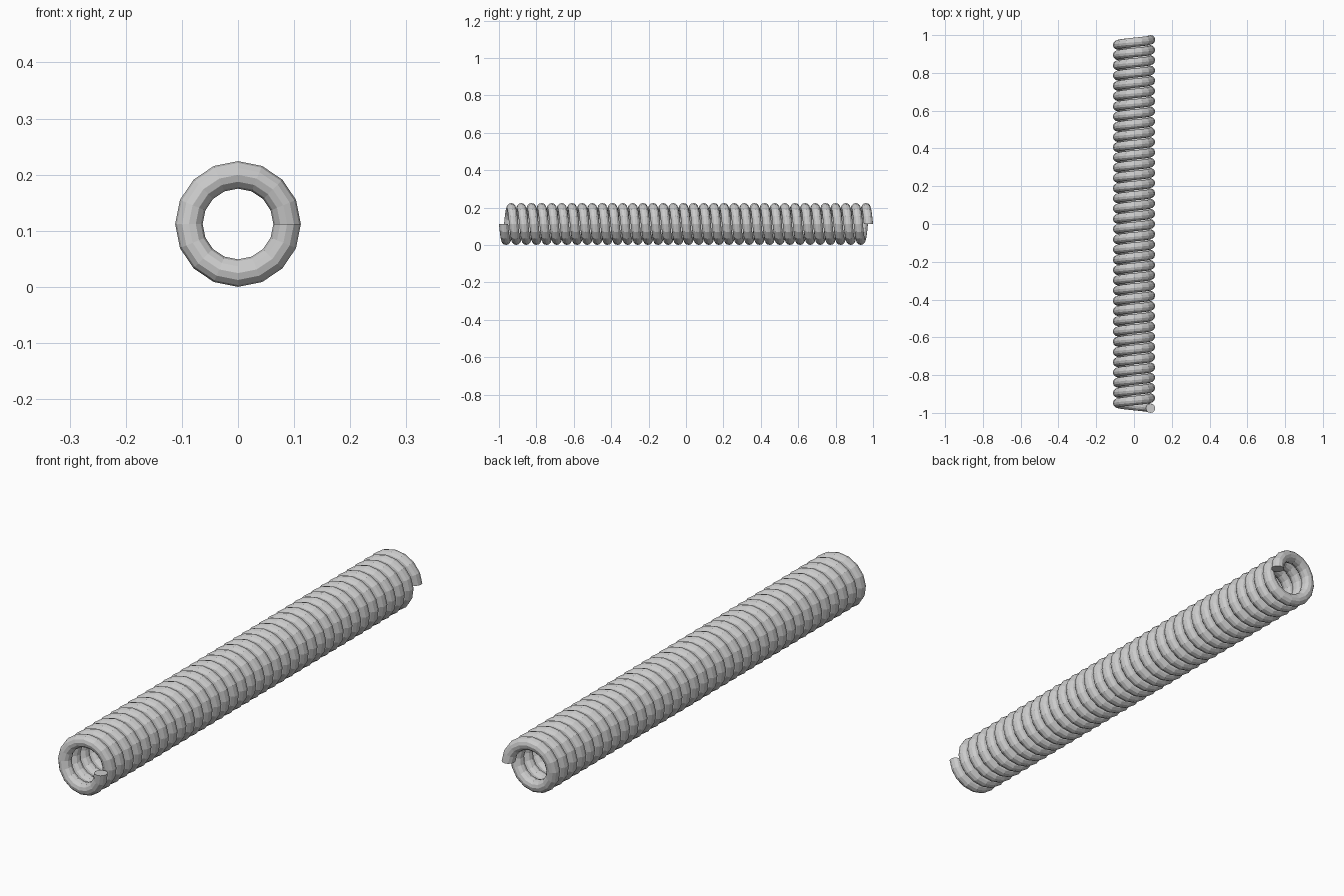
import bpy, bmesh, math
from mathutils import Matrix, Vector

cube = bpy.data.objects.get("Cube")
if cube:
    bpy.data.objects.remove(cube, do_unlink=True)

TURNS, STEPS, SIDES = 36, 16, 12
OUTER, WIRE = 0.112, 0.0245
COIL = OUTER - WIRE            # radius of the wire's centre line
TRAVEL = 2 - 2 * WIRE          # length from the first to the last wire centre

# Steel colour
steel = bpy.data.materials.new("steel grey")
steel.use_nodes = True
steel.diffuse_color = (0.6, 0.6, 0.6, 1)
steel.node_tree.nodes["Principled BSDF"].inputs["Base Color"].default_value = (0.6, 0.6, 0.6, 1)

# Wire section, lying flat at the front end of the coil
bm = bmesh.new()
start = Matrix.Translation((COIL, -TRAVEL / 2, OUTER))
bmesh.ops.create_circle(bm, segments=SIDES, radius=WIRE, matrix=start)

# Wind the section round the y axis while it moves to the back
count = TURNS * STEPS
bmesh.ops.spin(bm, geom=bm.verts[:] + bm.edges[:], cent=Vector((0, 0, OUTER)),
               axis=Vector((0, 1, 0)), dvec=Vector((0, TRAVEL / count, 0)),
               angle=TURNS * math.tau, steps=count)

# Close both cut ends
bmesh.ops.holes_fill(bm, edges=[e for e in bm.edges if e.is_boundary], sides=SIDES)
bmesh.ops.recalc_face_normals(bm, faces=bm.faces[:])

mesh = bpy.data.meshes.new("coil_spring")
bm.to_mesh(mesh)
bm.free()
mesh.materials.append(steel)
spring = bpy.data.objects.new("coil_spring", mesh)
bpy.context.collection.objects.link(spring)
